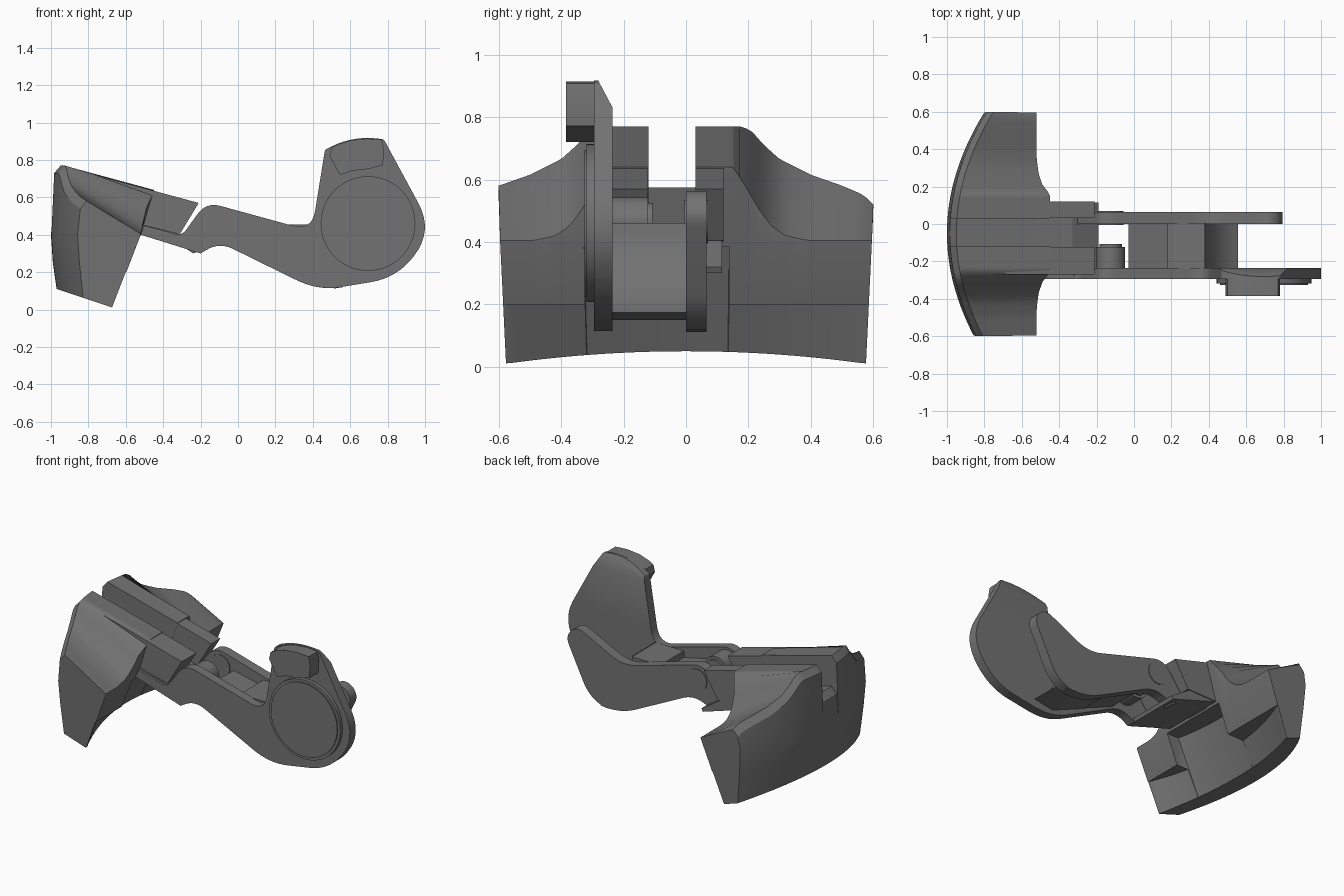
import bpy, bmesh, math
from mathutils import Vector

old = bpy.data.objects.get("Cube")
if old:
    bpy.data.objects.remove(old, do_unlink=True)

GRAY = 0.17
gray = bpy.data.materials.new("dark_gray")
gray.use_nodes = True
gray.diffuse_color = (GRAY, GRAY, GRAY, 1)
gray.node_tree.nodes["Principled BSDF"].inputs["Base Color"].default_value = (GRAY, GRAY, GRAY, 1)


def finish(name, bm, smooth=True):
    bmesh.ops.recalc_face_normals(bm, faces=bm.faces)
    mesh = bpy.data.meshes.new(name)
    bm.to_mesh(mesh)
    bm.free()
    mesh.materials.append(gray)
    obj = bpy.data.objects.new(name, mesh)
    bpy.context.collection.objects.link(obj)
    if smooth:
        bpy.ops.object.select_all(action='DESELECT')
        obj.select_set(True)
        bpy.context.view_layer.objects.active = obj
        bpy.ops.object.shade_smooth_by_angle(angle=math.radians(28))
    return obj


def loft(sections):
    """Skin a list of equal-length closed rings and cap both ends."""
    bm = bmesh.new()
    rings = [[bm.verts.new(p) for p in ring] for ring in sections]
    count = len(rings[0])
    for a, b in zip(rings, rings[1:]):
        for i in range(count):
            j = (i + 1) % count
            bm.faces.new((a[i], a[j], b[j], b[i]))
    bm.faces.new(rings[0])
    bm.faces.new(rings[-1])
    return bm


def prism(profile, y0, y1):
    return loft([[(x, y, z) for x, z in profile] for y in (y0, y1)])


def rounded(corners, steps=8):
    """Outline from (x, z, cut) corners; each cut corner becomes a curve."""
    out = []
    for i, (x, z, cut) in enumerate(corners):
        p = Vector((x, z))
        if not cut:
            out.append((x, z))
            continue
        before = Vector(corners[i - 1][:2])
        after = Vector(corners[(i + 1) % len(corners)][:2])
        a = p + (before - p).normalized() * cut
        b = p + (after - p).normalized() * cut
        for k in range(steps + 1):
            t = k / steps
            out.append(tuple(a * (1 - t) ** 2 + p * 2 * t * (1 - t) + b * t * t))
    return out


def circle(cx, cz, r, n=64, start=0.0, end=math.tau):
    return [(cx + r * math.cos(start + (end - start) * i / n),
             cz + r * math.sin(start + (end - start) * i / n)) for i in range(n)]


def table(v, rows):
    """Smoothly interpolate a short list of (position, value) rows."""
    if v <= rows[0][0]:
        return rows[0][1]
    for (a, p), (b, q) in zip(rows, rows[1:]):
        if v <= b:
            return p + (q - p) * (v - a) / (b - a)
    return rows[-1][1]


# Shoe: two swept wings beside a slotted centre
BACK_TOP = [(.23, .77), (.26, .755), (.3, .71), (.35, .665), (.45, .615), (.55, .58), (.62, .55), (.65, .52)]
FRONT_TOP = [(.2, .64), (.24, .58), (.28, .51), (.32, .455), (.37, .42), (.44, .405)]
FRONT_X = [(.21, -.45), (.26, -.49), (.32, -.51), (.4, -.52)]


def shoe_section(y, block, slot=False):
    v = abs(y + .05)
    bulge = .47 * v * v
    depth = .12 * max(.03, 1 - (y / .6) ** 2)

    def inner(z):
        return -.67 + (z - .01) * .385

    def bottom(x):
        return x, .01 - (x + .67) / 3

    top = .575 if slot else table(v, BACK_TOP)
    front = .437 if slot else table(v, FRONT_TOP)
    step = .2 if block else .385
    points = [bottom(inner(.01) - depth), bottom(-.97 + bulge), (-.99 + bulge, .25),
              (-1 + bulge, .4), (-.985 + bulge, top - .04), (-.95 + bulge, top),
              (table(v, FRONT_X), front), (-.522, .395),
              (inner(step), step), (inner(step) - depth, step)]
    return [(x, y * (.96 + .08 * min(z, .5)), z) for x, z in points]


def shoe_part(name, y0, y1, edge=None, block_above=True, slot=False):
    ys = {y0 + (y1 - y0) * i / 28 for i in range(29)}
    if edge is not None:
        ys |= {edge - .001, edge + .001}
    rings = [shoe_section(y, edge is not None and (y > edge) == block_above, slot) for y in sorted(ys)]
    finish(name, loft(rings))


shoe_part("right_wing", -.6, -.12, -.33, False)
shoe_part("left_wing", .03, .6, .14, True)
shoe_part("slot_floor", -.125, .035, slot=True)

# Guide ridges running from the shoe over the neck
RIDGE = [(-.8, .7295), (-.21, .57), (-.31, .405), (-.52, .4), (-.7, .45)]
finish("right_ridge", prism(RIDGE, -.27, -.122), False)
finish("left_ridge", prism(RIDGE, .031, .12), False)

# Neck under the ridges
NECK = [(-.6, .42), (-.52, .4), (-.2, .3), (-.19, .32), (-.33, .41), (-.6, .476)]
finish("neck", prism(NECK, -.28, .115), False)

# Arm side plates
UNDERSIDE = [(.43, .1, .13), (-.1, .36, .08), (-.2, .3, 0), (-.52, .4, 0), (-.5, .45, 0),
             (-.3, .395, .04), (-.17, .575, .08)]
front_outline = rounded(UNDERSIDE + [(.395, .42, .11), (.465, .855, .012), (.62, .93, .13),
                                     (.78, .91, .012), (1.045, .42, .17), (.85, .17, .14)])
bm = prism(front_outline, -.295, -.235)
# slanted cut along the inner top edge of the tall plate
cut = bmesh.ops.bisect_plane(bm, geom=bm.verts[:] + bm.edges[:] + bm.faces[:],
                             plane_co=(0, -.235, .83), plane_no=(0, .085, .045), clear_outer=True)
bmesh.ops.holes_fill(bm, edges=[e for e in cut["geom_cut"] if isinstance(e, bmesh.types.BMEdge)])
finish("front_plate", bm)

BACK_UNDERSIDE = UNDERSIDE[:2] + [(-.24, .3, 0), (-.33, .36, 0)] + UNDERSIDE[5:]
back_outline = rounded(BACK_UNDERSIDE + [(.4, .415, .1), (.73, .58, .06), (.81, .5, .06), (.63, .13, .12)])
finish("back_plate", prism(back_outline, 0, .065))

# Web joining the plates, hollowed around the hub
hub_curve = circle(.7, .46, .32, 20, math.pi, math.pi * 1.37)
finish("web", prism([(.18, .455), (.38, .455)] + hub_curve + [(.42, .15), (.18, .25)], -.24, .005))
finish("web_step", prism([(-.03, .46), (.19, .41), (.19, .25), (-.03, .34)], -.24, .005), False)

# Round cap with a raised rim
HUB = (.695, .46)
finish("cap_rim", prism(circle(*HUB, .253), -.318, -.29))
finish("cap_face", prism(circle(*HUB, .235), -.325, -.31))

# Thumb tab on the tall plate
tab = [(.49, .82), (.545, .72), (.61, .742), (.7, .752), (.775, .772), (.78, .855), (.77, .908),
       (.69, .914), (.6, .905), (.53, .882), (.5, .865)]
finish("tab", prism(tab, -.385, -.29))

# Pivot stubs between the plates
PIVOT = (-.125, .465)
finish("front_pivot", prism(circle(*PIVOT, .078, 40), -.24, -.122))
finish("front_pivot_tip", prism(circle(*PIVOT, .06, 40), -.13, -.108))
finish("back_pivot", prism(circle(*PIVOT, .07, 40), -.005, .07))
